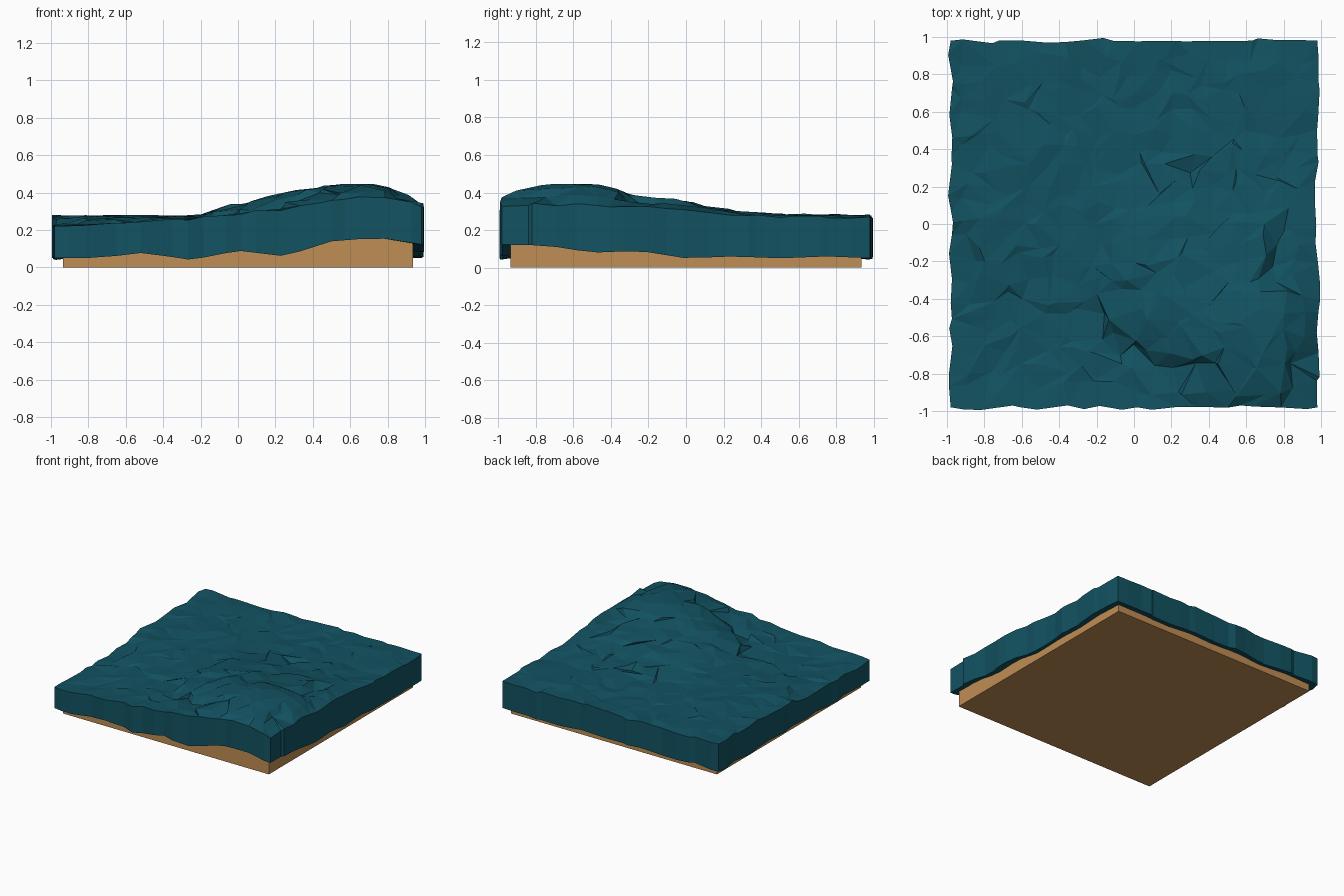
import bpy, bmesh, random
from mathutils import Vector

random.seed(4)
cube = bpy.data.objects.get("Cube")
if cube:
    bpy.data.objects.remove(cube, do_unlink=True)


def material(name, color):
    mat = bpy.data.materials.new(name)
    mat.use_nodes = True
    mat.diffuse_color = color
    mat.node_tree.nodes["Principled BSDF"].inputs["Base Color"].default_value = color
    return mat


teal = material("deep teal", (0.006, 0.085, 0.12, 1))
tan = material("warm tan", (0.53, 0.27, 0.088, 1))

# Coarse heights in hundredths, rows from front to back
HEIGHTS = [
    [22, 23, 25, 26, 29, 31, 36, 38, 32],
    [22, 22, 24, 25, 28, 36, 44, 45, 33],
    [22, 23, 24, 26, 33, 40, 44, 44, 32],
    [21, 25, 26, 27, 33, 37, 38, 37, 33],
    [25, 27, 27, 27, 32, 34, 35, 35, 31],
    [26, 27, 27, 27, 28, 29, 30, 30, 28],
    [27, 27, 28, 27, 27, 28, 28, 28, 27],
    [27, 28, 27, 27, 27, 27, 28, 28, 27],
    [28, 27, 27, 27, 27, 28, 27, 27, 27],
]
# Lower hem of the skirt along each edge
HEM_FRONT = [5, 5, 8, 4, 9, 6, 14, 16, 12]
HEM_RIGHT = [12, 12, 8, 9, 5, 6, 5, 6, 5]
HEM_PLAIN = [5, 6, 4, 6, 5, 6, 4, 5, 5]
# Narrow creases: start, end, depth
CREASES = [
    (Vector((0.75, 0.0)), Vector((0.8, -0.3)), 0.03),
    (Vector((-0.25, -0.5)), Vector((0.15, -0.8)), 0.025),
    (Vector((0.2, 0.4)), Vector((0.45, 0.15)), 0.015),
]


def sample(row, t):
    """Linear lookup for t in -1..1."""
    f = min(max((t + 1) / 2, 0), 1) * (len(row) - 1)
    i = min(int(f), len(row) - 2)
    return row[i] + (row[i + 1] - row[i]) * (f - i)


def height(x, y):
    z = sample([sample(row, x) for row in HEIGHTS], y) / 100
    p = Vector((x, y))
    for a, b, depth in CREASES:
        d = b - a
        t = min(max((p - a).dot(d) / d.length_squared, 0), 1)
        if (p - a - d * t).length < 0.06:
            z -= depth
    return z


def hem(x, y):
    if y < -0.94:
        row, t = HEM_FRONT, x
    elif x > 0.94:
        row, t = HEM_RIGHT, y
    else:
        row, t = HEM_PLAIN, (x if y > 0.94 else y)
    return sample(row, t) / 100


def grid_top(bm, n, half, drop, jitter):
    """Height-field sheet; returns its boundary vertices in order."""
    rows = []
    for j in range(n + 1):
        row = []
        for i in range(n + 1):
            x, y = (2 * i / n - 1) * half, (2 * j / n - 1) * half
            z = height(x, y) - drop
            edge_x, edge_y = i in (0, n), j in (0, n)
            if not (edge_x and edge_y):
                amount_x = 0.35 if edge_x else 1
                amount_y = 0.35 if edge_y else 1
                x += random.uniform(-jitter, jitter) * amount_x
                y += random.uniform(-jitter, jitter) * amount_y
                z += random.uniform(-jitter, jitter) * 0.2
            row.append(bm.verts.new((x, y, z)))
        rows.append(row)
    for j in range(n):
        for i in range(n):
            a, b = rows[j][i], rows[j][i + 1]
            c, d = rows[j + 1][i + 1], rows[j + 1][i]
            if random.random() < 0.5:
                a, b, c, d = b, c, d, a
            bm.faces.new((a, b, c))
            bm.faces.new((a, c, d))
    ring = rows[0][:-1] + [r[-1] for r in rows[:-1]]
    ring += rows[-1][:0:-1] + [r[0] for r in rows[:0:-1]]
    return ring


def bridge(bm, ring, place):
    """Extend a boundary ring to new positions."""
    lower = [bm.verts.new(place(v.co)) for v in ring]
    for k, v in enumerate(ring):
        m = (k + 1) % len(ring)
        bm.faces.new((v, lower[k], lower[m], ring[m]))
    return lower


def finish(bm, name, mat):
    bmesh.ops.recalc_face_normals(bm, faces=bm.faces[:])
    mesh = bpy.data.meshes.new(name)
    bm.to_mesh(mesh)
    bm.free()
    mesh.materials.append(mat)
    obj = bpy.data.objects.new(name, mesh)
    bpy.context.collection.objects.link(obj)
    return obj


# Rolling surface with a hanging skirt and a lip tucked under it
bm = bmesh.new()
ring = grid_top(bm, 20, 0.98, 0, 0.045)
skirt = bridge(bm, ring, lambda c: (c.x, c.y, hem(c.x, c.y)))
lip = bridge(bm, skirt, lambda c: (c.x * 0.92, c.y * 0.92, c.z + 0.01))
finish(bm, "ground_cover", teal)

# Supporting block beneath the surface
bm = bmesh.new()
ring = grid_top(bm, 10, 0.935, 0.1, 0)
foot = bridge(bm, ring, lambda c: (c.x, c.y, 0))
bm.faces.new(foot)
finish(bm, "base_block", tan)
